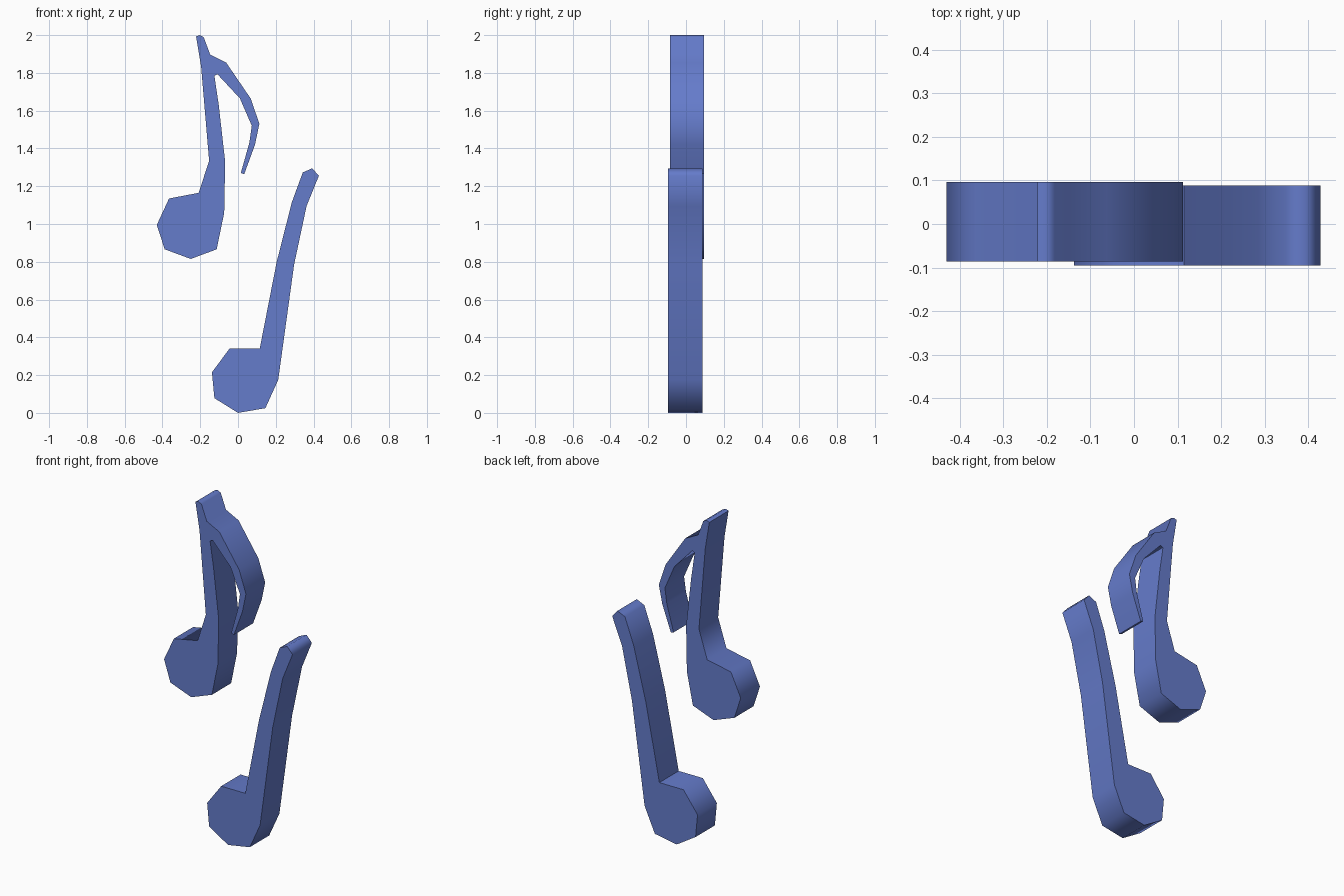
import bpy, bmesh, math

if "Cube" in bpy.data.objects:
    bpy.data.objects.remove(bpy.data.objects["Cube"])

blue = bpy.data.materials.new("blue")
blue.diffuse_color = (0.13, 0.2, 0.6, 1)
blue.use_nodes = True
blue.node_tree.nodes["Principled BSDF"].inputs["Base Color"].default_value = blue.diffuse_color


def extrude_profile(name, points, y_front, y_back):
    """Solid made from an x-z outline extruded along y."""
    bm = bmesh.new()
    face = bm.faces.new([bm.verts.new((x, y_front, z)) for x, z in points])
    ext = bmesh.ops.extrude_face_region(bm, geom=[face], use_keep_orig=True)
    verts = [v for v in ext["geom"] if isinstance(v, bmesh.types.BMVert)]
    bmesh.ops.translate(bm, verts=verts, vec=(0, y_back - y_front, 0))
    bmesh.ops.recalc_face_normals(bm, faces=bm.faces)
    mesh = bpy.data.meshes.new(name)
    bm.to_mesh(mesh)
    bm.free()
    mesh.materials.append(blue)
    obj = bpy.data.objects.new(name, mesh)
    bpy.context.collection.objects.link(obj)
    bpy.ops.object.select_all(action='DESELECT')
    obj.select_set(True)
    bpy.context.view_layer.objects.active = obj
    bpy.ops.object.shade_smooth_by_angle(angle=math.radians(75))
    return obj


# Upper note: stem tip, curled flag, stem, round head
stem_tip = [(-0.195, 1.83), (-0.222, 1.993), (-0.203, 2.0), (-0.182, 1.99)]
flag = [(-0.147, 1.897), (-0.063, 1.855), (0.068, 1.663), (0.113, 1.53),
        (0.09, 1.42), (0.033, 1.264), (0.015, 1.27), (0.06, 1.43),
        (0.073, 1.52), (0.01, 1.665), (-0.108, 1.792), (-0.125, 1.785)]
upper_head = [(-0.102, 1.63), (-0.068, 1.33), (-0.073, 1.06),
              (-0.113, 0.866), (-0.25, 0.815), (-0.388, 0.866),
              (-0.43, 0.995), (-0.365, 1.135), (-0.208, 1.165),
              (-0.153, 1.335)]
extrude_profile("flagged_note", stem_tip + flag + upper_head, -0.086, 0.096)

# Lower note: leaning stem with round head
stem = [(0.205, 0.8), (0.285, 1.115), (0.343, 1.273), (0.393, 1.295),
        (0.428, 1.255), (0.363, 1.095), (0.297, 0.785)]
lower_head = [(0.213, 0.175), (0.145, 0.025), (0.0, 0.0), (-0.125, 0.078),
              (-0.138, 0.215), (-0.045, 0.34), (0.115, 0.34)]
extrude_profile("plain_note", stem + lower_head, -0.095, 0.088)
